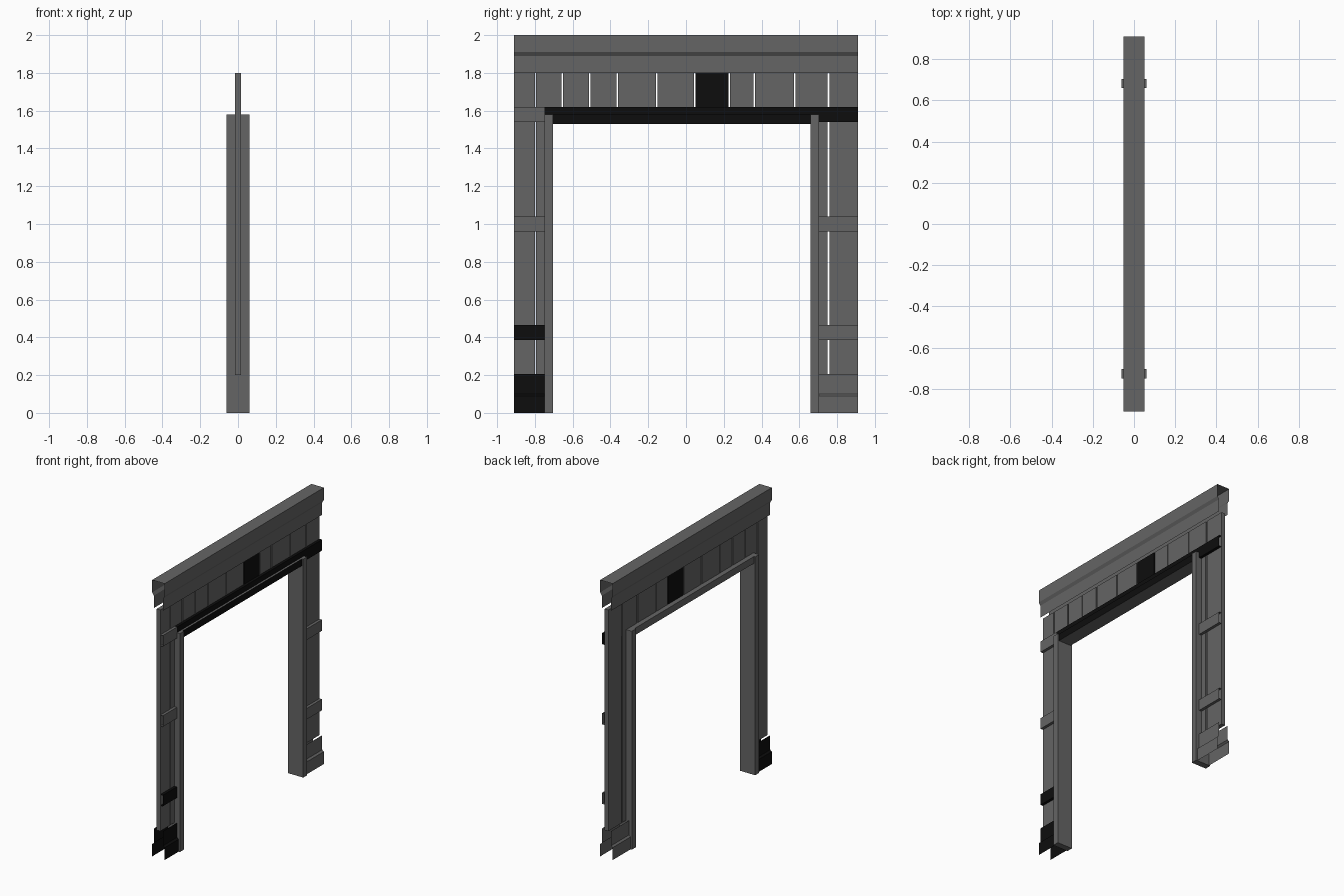
import bpy
import bmesh

if "Cube" in bpy.data.objects:
    bpy.data.objects.remove(bpy.data.objects["Cube"])


def material(name, v):
    m = bpy.data.materials.new(name)
    m.diffuse_color = (v, v, v, 1)
    m.use_nodes = True
    m.node_tree.nodes["Principled BSDF"].inputs["Base Color"].default_value = m.diffuse_color
    return m


GREY = material("grey wood", 0.13)
BLACK = material("black wood", 0.004)


def finish(name, bm, mats):
    me = bpy.data.meshes.new(name)
    bm.to_mesh(me)
    bm.free()
    for m in mats:
        me.materials.append(m)
    ob = bpy.data.objects.new(name, me)
    bpy.context.collection.objects.link(ob)
    return ob


def box(name, x, y0, y1, z0, z1, mat=GREY):
    """Box symmetric in x with half thickness x."""
    bm = bmesh.new()
    bmesh.ops.create_cube(bm, size=1)
    for v in bm.verts:
        v.co.x *= 2 * x
        v.co.y = y1 if v.co.y > 0 else y0
        v.co.z = z1 if v.co.z > 0 else z0
    return finish(name, bm, [mat])


def sweep(name, profiles, y0, y1, mat=GREY):
    """Open x-z profiles swept along y, with no end caps."""
    bm = bmesh.new()
    for prof in profiles:
        rows = [(bm.verts.new((x, y0, z)), bm.verts.new((x, y1, z))) for x, z in prof]
        for a, b in zip(rows, rows[1:]):
            bm.faces.new((a[0], a[1], b[1], b[0]))
    return finish(name, bm, [mat])


def mirrored(prof):
    return [(-x, z) for x, z in reversed(prof)]


# Header cap: stepped channel, open at both ends
cap = [(0.037, 1.8), (0.037, 1.89), (0.05, 1.91), (0.05, 2.0)]
sweep("header_cap", [cap + mirrored(cap)], -0.91, 0.91)

# Jambs and lintel of the opening
box("jamb_front", 0.06, -0.75, -0.705, 0, 1.58)
box("jamb_back", 0.06, 0.66, 0.705, 0, 1.58)
lintel = box("lintel", 0.05, -0.705, 0.66, 1.53, 1.58)
lintel.data.materials.append(BLACK)
for p in lintel.data.polygons:
    if p.center.x > 0.04:
        p.material_index = 1

# Leg planks
for i, (y0, y1) in enumerate([(-0.91, -0.80), (0.76, 0.91)]):
    box(f"outer_plank_{i}", 0.015, y0, y1, 0.2, 1.8)
for i, (y0, y1) in enumerate([(-0.795, -0.74), (0.70, 0.748)]):
    box(f"inner_plank_{i}", 0.015, y0, y1, 0.2, 1.56)

# Short planks above the opening
gaps = [-0.797, -0.655, -0.51, -0.365, -0.155, 0.047, 0.228, 0.362, 0.575, 0.754]
for i, (a, b) in enumerate(zip(gaps, gaps[1:])):
    box(f"header_plank_{i}", 0.015, a + 0.004, b - 0.004, 1.55, 1.8,
        BLACK if i == 5 else GREY)

# Feet: stepped plates on both sides of each leg
foot = [(0.05, 0), (0.05, 0.09), (0.037, 0.10), (0.037, 0.205)]
sweep("foot_front", [foot, mirrored(foot)], -0.91, -0.75, BLACK)
sweep("foot_back", [foot, mirrored(foot)], 0.705, 0.91)


# Cross bands on the +x side
def band(name, y0, y1, z0, z1, mat=GREY):
    sweep(name, [[(0.015, z0), (0.035, z0), (0.035, z1), (0.015, z1)]], y0, y1, mat)


band("low_band_front", -0.91, -0.75, 0.385, 0.465, BLACK)
band("low_band_back", 0.705, 0.91, 0.385, 0.465)
band("middle_band_front", -0.91, -0.75, 0.96, 1.04)
band("middle_band_back", 0.705, 0.91, 0.96, 1.04)
band("top_band_front", -0.91, -0.75, 1.54, 1.62)
band("top_band", -0.75, 0.91, 1.54, 1.62, BLACK)
